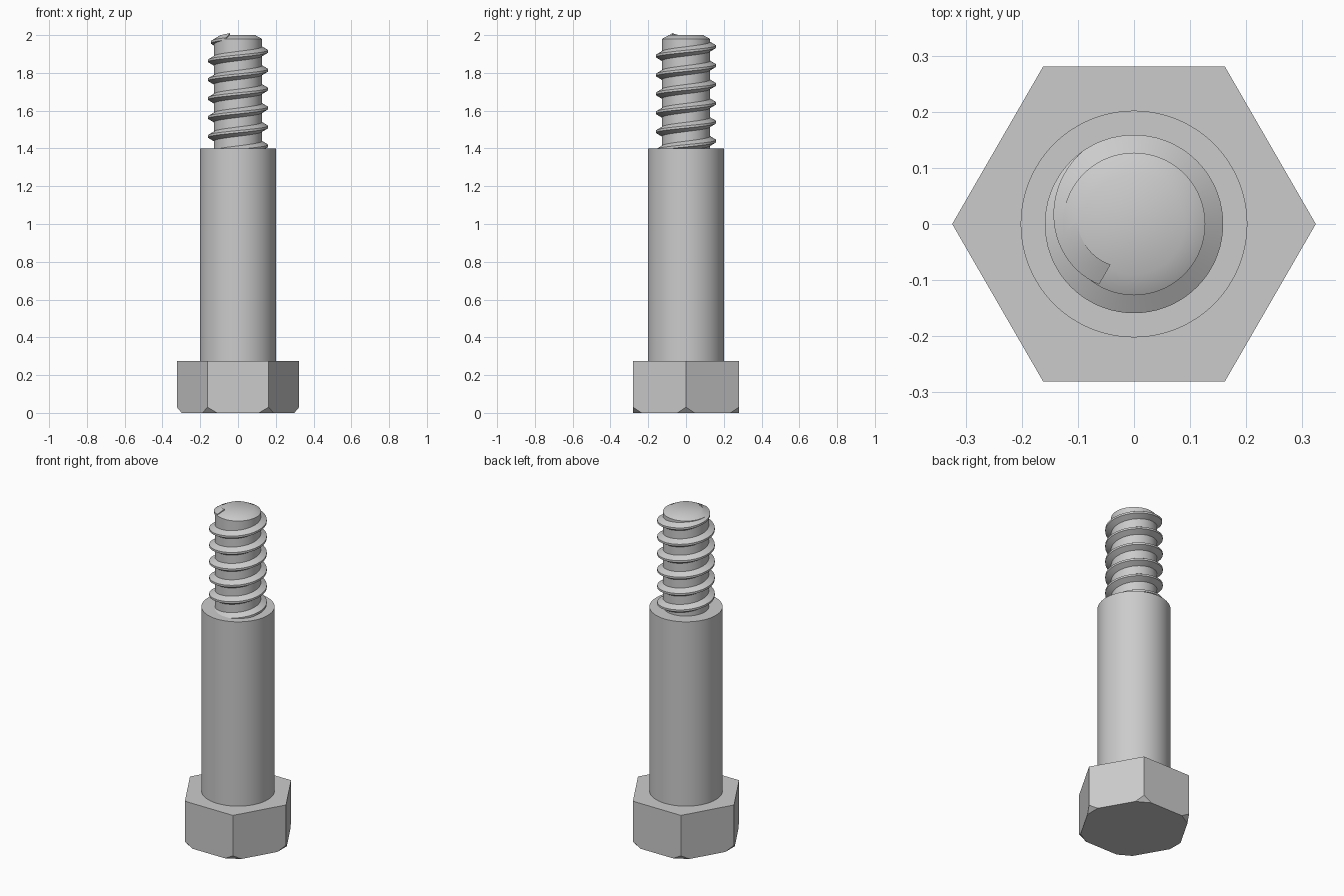
import bpy, bmesh
from math import sin, cos, radians, pi

cube = bpy.data.objects.get("Cube")
if cube:
    bpy.data.objects.remove(cube, do_unlink=True)

steel = bpy.data.materials.new("grey steel")
GREY = (0.6, 0.6, 0.6, 1)
steel.diffuse_color = GREY
steel.use_nodes = True
steel.node_tree.nodes["Principled BSDF"].inputs["Base Color"].default_value = GREY


def finish(name, bm, smooth=True):
    """Turn a bmesh into a named object with outward normals and the steel material."""
    bmesh.ops.recalc_face_normals(bm, faces=bm.faces)
    mesh = bpy.data.meshes.new(name)
    bm.to_mesh(mesh)
    bm.free()
    mesh.materials.append(steel)
    obj = bpy.data.objects.new(name, mesh)
    bpy.context.collection.objects.link(obj)
    if smooth:
        bpy.ops.object.select_all(action='DESELECT')
        obj.select_set(True)
        bpy.context.view_layer.objects.active = obj
        bpy.ops.object.shade_smooth_by_angle(angle=radians(30))
    return obj


def skin(bm, rings, closed_ends=True):
    """Bridge consecutive rings of vertices and cap both ends."""
    n = len(rings[0])
    for a, b in zip(rings, rings[1:]):
        for i in range(n):
            j = (i + 1) % n
            bm.faces.new((a[i], a[j], b[j], b[i]))
    if closed_ends:
        bm.faces.new(rings[0])
        bm.faces.new(rings[-1])


def lathe(name, profile, segments=96):
    """Revolve (radius, height) pairs about z."""
    bm = bmesh.new()
    rings = [[bm.verts.new((r * cos(2 * pi * i / segments), r * sin(2 * pi * i / segments), z))
              for i in range(segments)] for r, z in profile]
    skin(bm, rings)
    return finish(name, bm)


# Hexagonal head, bottom corners cut off
HEAD_R, HEAD_H, CUT_H, CUT_LEN = 0.324, 0.276, 0.03, 0.052
bm = bmesh.new()
corners = [(HEAD_R * cos(i * pi / 3), HEAD_R * sin(i * pi / 3)) for i in range(6)]
top = [bm.verts.new((x, y, HEAD_H)) for x, y in corners]
mid = [bm.verts.new((x, y, CUT_H)) for x, y in corners]
bottom = []
t = CUT_LEN / HEAD_R
for i, (x, y) in enumerate(corners):
    for k in (i - 1, (i + 1) % 6):
        nx, ny = corners[k]
        bottom.append(bm.verts.new((x + (nx - x) * t, y + (ny - y) * t, 0)))
for i in range(6):
    j = (i + 1) % 6
    bm.faces.new((top[i], mid[i], bottom[2 * i + 1], bottom[2 * j], mid[j], top[j]))
    bm.faces.new((mid[i], bottom[2 * i], bottom[2 * i + 1]))
bm.faces.new(top)
bm.faces.new(bottom)
finish("hex_head", bm, smooth=False)

# Plain shoulder and threaded core with chamfered tip
SHOULDER_TOP = 1.4
lathe("shoulder", [(0.202, HEAD_H - 0.02), (0.202, SHOULDER_TOP)])
lathe("thread_core", [(0.127, SHOULDER_TOP - 0.02), (0.127, 1.98), (0.09, 2.0)])

# Right-handed helical thread that sinks into the core near the tip
PITCH, Z_REF = 0.1, 1.914
section = [(0.118, -0.03), (0.159, -0.006), (0.159, 0.006), (0.118, 0.03)]
bm = bmesh.new()
rings = []
for deg in range(-360 * 6, 241, 5):
    a = radians(deg)
    z = Z_REF + PITCH * deg / 360
    sink = max(0, (deg - 125) / 110) * 0.033
    rings.append([bm.verts.new(((r - sink) * cos(a), (r - sink) * sin(a), z + dz))
                  for r, dz in section])
skin(bm, rings)
finish("thread", bm)
